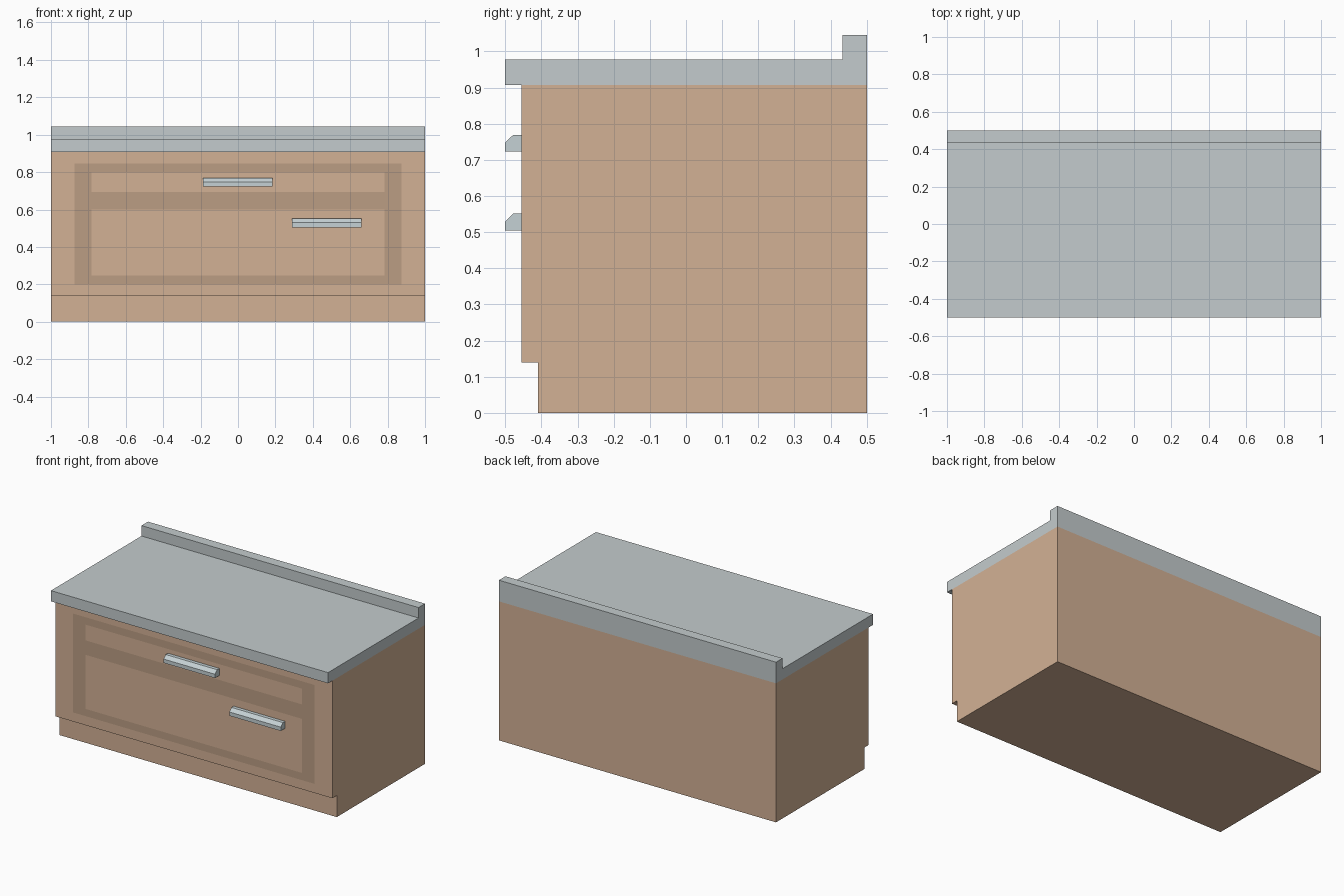
import bpy, bmesh

if "Cube" in bpy.data.objects:
    bpy.data.objects.remove(bpy.data.objects["Cube"])


def material(name, rgb):
    m = bpy.data.materials.new(name)
    m.diffuse_color = (*rgb, 1)
    m.use_nodes = True
    m.node_tree.nodes["Principled BSDF"].inputs["Base Color"].default_value = m.diffuse_color
    return m


WOOD = material("wood", (0.65, 0.44, 0.30))
TRIM = material("dark_wood", (0.50, 0.34, 0.23))
STONE = material("worktop_grey", (0.55, 0.60, 0.61))
METAL = material("handle_metal", (0.56, 0.64, 0.66))


def finish(name, bm, mat):
    me = bpy.data.meshes.new(name)
    bm.to_mesh(me)
    bm.free()
    me.materials.append(mat)
    ob = bpy.data.objects.new(name, me)
    bpy.context.collection.objects.link(ob)
    return ob


def extrude_profile(name, profile, x0, x1, mat):
    """Sweep a closed (y, z) profile along x."""
    bm = bmesh.new()
    face = bm.faces.new([bm.verts.new((x0, y, z)) for y, z in profile])
    ext = bmesh.ops.extrude_face_region(bm, geom=[face], use_keep_orig=True)
    moved = [g for g in ext["geom"] if isinstance(g, bmesh.types.BMVert)]
    bmesh.ops.translate(bm, verts=moved, vec=(x1 - x0, 0, 0))
    bmesh.ops.recalc_face_normals(bm, faces=bm.faces)
    return finish(name, bm, mat)


FRONT, KICK, BACK = -0.455, -0.41, 0.5
TOE, DECK, TOP, RIM = 0.14, 0.907, 0.977, 1.045

# Cabinet body with recessed toe kick
extrude_profile("cabinet_body", [
    (KICK, 0), (BACK, 0), (BACK, DECK), (FRONT, DECK), (FRONT, TOE), (KICK, TOE),
], -1, 1, WOOD)

# Worktop with raised back lip
extrude_profile("worktop", [
    (-0.5, DECK), (BACK, DECK), (BACK, RIM), (0.433, RIM), (0.433, TOP), (-0.5, TOP),
], -1, 1, STONE)

# Flat dark trim around the drawer and door panels
xs = [-0.873, -0.782, 0.782, 0.873]
zs = [0.20, 0.247, 0.60, 0.694, 0.797, 0.845]
bm = bmesh.new()
grid = [[bm.verts.new((x, FRONT - 0.001, z)) for x in xs] for z in zs]
for r in range(len(zs) - 1):
    for c in range(len(xs) - 1):
        if c == 1 and r in (1, 3):  # openings showing the panels
            continue
        bm.faces.new((grid[r][c], grid[r][c + 1], grid[r + 1][c + 1], grid[r + 1][c]))
finish("front_trim", bm, TRIM)

# Bar handles with a chamfered top edge
for name, x, z in (("drawer_handle", -0.187, 0.723), ("door_handle", 0.288, 0.505)):
    extrude_profile(name, [
        (FRONT, z), (-0.5, z), (-0.5, z + 0.025), (-0.478, z + 0.046), (FRONT, z + 0.046),
    ], x, x + 0.371, METAL)
